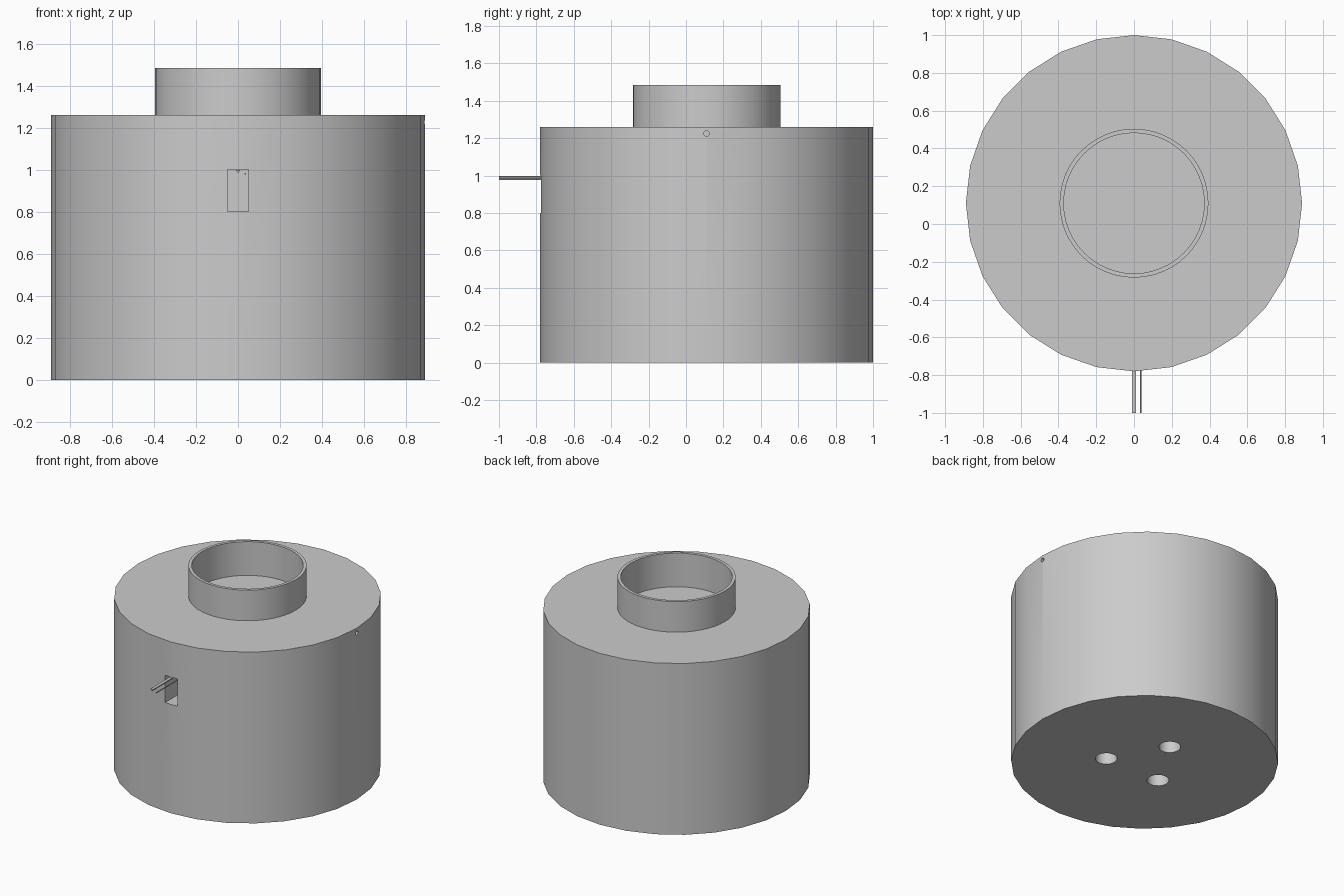
import bpy
import bmesh
from math import radians, cos, sin
from mathutils import Matrix, Vector

if "Cube" in bpy.data.objects:
    bpy.data.objects.remove(bpy.data.objects["Cube"])

CENTRE_Y = 0.11
BODY_R, BODY_TOP = 0.89, 1.26
NECK_OUT, NECK_IN, NECK_TOP = 0.394, 0.372, 1.485

grey = bpy.data.materials.new("plain_grey")
grey.use_nodes = True
grey.diffuse_color = (0.6, 0.6, 0.6, 1)
grey.node_tree.nodes["Principled BSDF"].inputs["Base Color"].default_value = (0.6, 0.6, 0.6, 1)


def make_object(name, bm):
    bmesh.ops.recalc_face_normals(bm, faces=bm.faces[:])
    mesh = bpy.data.meshes.new(name)
    bm.to_mesh(mesh)
    bm.free()
    mesh.materials.append(grey)
    obj = bpy.data.objects.new(name, mesh)
    bpy.context.collection.objects.link(obj)
    return obj


def rod(name, start, end, radius, sides, spin=0):
    """Capped prism or cylinder between two points."""
    start, end = Vector(start), Vector(end)
    axis = end - start
    turn = axis.to_track_quat('Z', 'Y').to_matrix().to_4x4()
    bm = bmesh.new()
    bmesh.ops.create_cone(bm, cap_ends=True, segments=sides, radius1=radius,
                          radius2=radius, depth=axis.length,
                          matrix=Matrix.Translation((start + end) / 2) @ turn
                          @ Matrix.Rotation(spin, 4, 'Z'))
    return make_object(name, bm)


def box(name, low, high):
    low, high = Vector(low), Vector(high)
    bm = bmesh.new()
    bmesh.ops.create_cube(bm, size=1, matrix=Matrix.Translation((low + high) / 2)
                          @ Matrix.Diagonal((*(high - low), 1)))
    return make_object(name, bm)


def select_only(obj):
    bpy.ops.object.select_all(action='DESELECT')
    obj.select_set(True)
    bpy.context.view_layer.objects.active = obj


def cut(target, cutter):
    cutter.hide_render = True
    mod = target.modifiers.new("cut", 'BOOLEAN')
    mod.operation, mod.solver, mod.object = 'DIFFERENCE', 'EXACT', cutter
    select_only(target)
    bpy.ops.object.modifier_apply(modifier=mod.name)
    bpy.data.objects.remove(cutter)


def smooth(obj):
    select_only(obj)
    bpy.ops.object.shade_smooth_by_angle(angle=radians(30))


# Drum body
body = rod("body", (0, CENTRE_Y, 0), (0, CENTRE_Y, BODY_TOP), BODY_R, 28)

# Shallow well below the neck
cut(body, rod("well_cutter", (0, CENTRE_Y, 1.237), (0, CENTRE_Y, 1.4), NECK_IN, 48))

# Front window recess
cut(body, box("window_cutter", (-0.05, -1.2, 0.8), (0.05, -0.48, 1.0)))

# Small side drain hole
cut(body, rod("drain_cutter", (0.7, CENTRE_Y, 1.225), (1.1, CENTRE_Y, 1.225), 0.015, 12))

# Three sockets in the base
for i in range(3):
    a = radians(90 + 120 * i)
    x, y = 0.26 * cos(a), CENTRE_Y + 0.26 * sin(a)
    cut(body, rod("socket_cutter", (x, y, -0.1), (x, y, 0.2), 0.073, 24))
smooth(body)

# Open neck ring
neck = rod("neck", (0, CENTRE_Y, BODY_TOP), (0, CENTRE_Y, NECK_TOP), NECK_OUT, 48)
cut(neck, rod("neck_cutter", (0, CENTRE_Y, 1), (0, CENTRE_Y, 2), NECK_IN, 48))
smooth(neck)

# Triangular lever, apex down, reaching out of the window
bm = bmesh.new()
tri = bm.faces.new([bm.verts.new(p) for p in
                    ((-0.011, -1, 0.998), (0.011, -1, 0.998), (0, -1, 0.982))])
extruded = bmesh.ops.extrude_face_region(bm, geom=[tri], use_keep_orig=True)
bmesh.ops.translate(bm, vec=(0, 0.51, 0),
                    verts=[g for g in extruded["geom"] if isinstance(g, bmesh.types.BMVert)])
make_object("lever", bm)

# Thin wire beside the lever
smooth(rod("wire", (0.035, -1, 0.98), (0.035, -0.47, 0.98), 0.004, 8))
